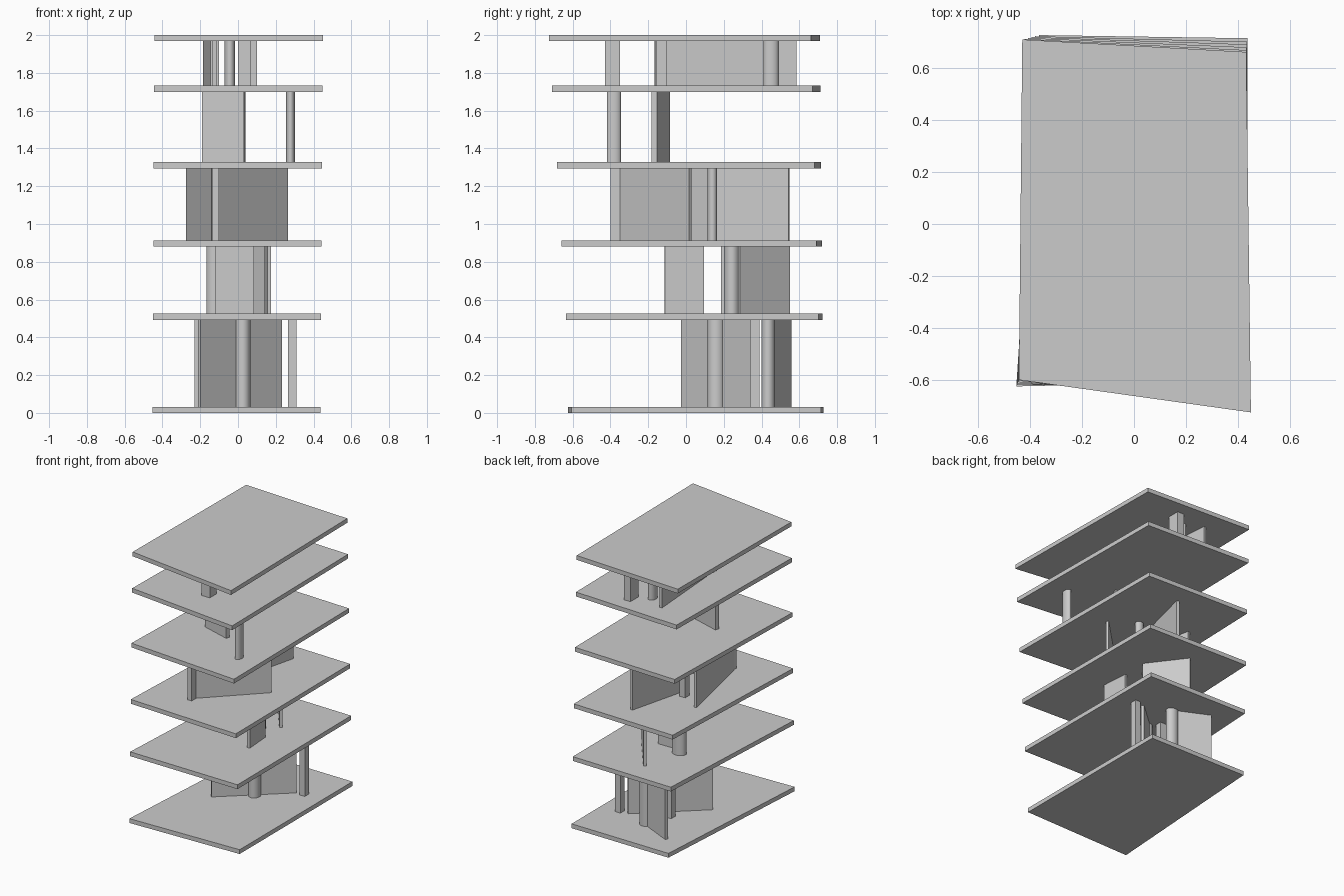
import bpy
from math import atan2, hypot
from mathutils import Vector

cube = bpy.data.objects.get("Cube")
if cube:
    bpy.data.objects.remove(cube, do_unlink=True)

concrete = bpy.data.materials.new("concrete_grey")
concrete.use_nodes = True
GREY = (0.6, 0.6, 0.6, 1)
concrete.diffuse_color = GREY
concrete.node_tree.nodes["Principled BSDF"].inputs["Base Color"].default_value = GREY

THICK = 0.032
FLOORS = [0, 0.493, 0.88, 1.295, 1.70, 2 - THICK]


def finish(name):
    obj = bpy.context.object
    obj.name = name
    obj.data.materials.append(concrete)
    return obj


def span(level):
    """Bottom and top of the storey above a slab."""
    return FLOORS[level] + THICK, FLOORS[level + 1]


def block(name, level, x, y, sx, sy, turn=0):
    low, high = span(level)
    bpy.ops.mesh.primitive_cube_add(size=1, location=(x, y, (low + high) / 2), rotation=(0, 0, turn))
    bpy.context.object.scale = (sx, sy, high - low)
    return finish(name)


def wall(name, level, a, b, thick=0.02):
    dx, dy = b[0] - a[0], b[1] - a[1]
    block(name, level, (a[0] + b[0]) / 2, (a[1] + b[1]) / 2, hypot(dx, dy), thick, atan2(dy, dx))


def round_column(name, level, x, y, rx, ry):
    low, high = span(level)
    bpy.ops.mesh.primitive_cylinder_add(vertices=32, radius=1, depth=1, location=(x, y, (low + high) / 2))
    bpy.context.object.scale = (rx, ry, high - low)
    bpy.ops.object.shade_smooth_by_angle()
    finish(name)


# Floor slabs: the outline shifts evenly from the lowest to the highest
low_plan = [(-0.453, -0.625), (0.437, -0.605), (0.437, 0.715), (-0.365, 0.727)]
high_plan = [(-0.443, -0.6), (0.45, -0.725), (0.432, 0.662), (-0.43, 0.71)]
for i, z in enumerate(FLOORS):
    plan = [Vector(a).lerp(Vector(b), z / FLOORS[-1]) for a, b in zip(low_plan, high_plan)]
    verts = [(p.x, p.y, h) for h in (z, z + THICK) for p in plan]
    faces = [(3, 2, 1, 0), (4, 5, 6, 7)] + [(k, (k + 1) % 4, (k + 1) % 4 + 4, k + 4) for k in range(4)]
    mesh = bpy.data.meshes.new(f"floor_slab_{i}")
    mesh.from_pydata(verts, [], faces)
    mesh.materials.append(concrete)
    bpy.context.collection.objects.link(bpy.data.objects.new(f"floor_slab_{i}", mesh))

# First storey
wall("first_long_wall", 0, (-0.205, -0.02), (0.225, 0.36))
wall("first_back_wall", 0, (-0.225, 0.55), (0.02, 0.435))
round_column("first_front_column", 0, 0.025, 0.16, 0.04, 0.045)
round_column("first_back_column", 0, 0.025, 0.435, 0.045, 0.036)
block("first_side_pillar", 0, 0.288, 0.363, 0.045, 0.05)
block("first_inner_pillar", 0, -0.04, 0.24, 0.05, 0.05)

# Second storey
wall("second_side_wall", 1, (0.165, -0.113), (0.15, 0.095))
wall("second_cross_wall", 1, (-0.12, 0.195), (0.085, 0.195))
wall("second_back_wall", 1, (0.155, 0.28), (-0.045, 0.545))
round_column("second_column", 1, -0.115, 0.243, 0.053, 0.042)

# Third storey
wall("third_front_wall", 2, (-0.12, -0.355), (0.257, 0.022))
wall("third_left_wall", 2, (-0.265, 0.27), (-0.13, -0.36))
wall("third_back_wall", 2, (0.065, 0.545), (-0.037, 0.14))
block("third_front_pillar", 2, -0.117, -0.355, 0.035, 0.09)
block("third_inner_pillar", 2, -0.1, 0.16, 0.045, 0.05)
round_column("third_column", 2, 0.07, 0.14, 0.03, 0.025)

# Fourth storey
wall("fourth_wall", 3, (-0.185, -0.1), (0.035, -0.168), 0.03)
round_column("fourth_column", 3, 0.278, -0.382, 0.023, 0.037)

# Fifth storey
wall("fifth_long_wall", 4, (-0.125, -0.165), (-0.175, 0.545))
block("fifth_wall_pillar", 4, -0.122, -0.128, 0.045, 0.055)
block("fifth_front_pillar", 4, 0.035, -0.39, 0.07, 0.08)
block("fifth_back_pillar", 4, 0.073, 0.537, 0.055, 0.095)
round_column("fifth_column", 4, -0.043, 0.45, 0.028, 0.04)
